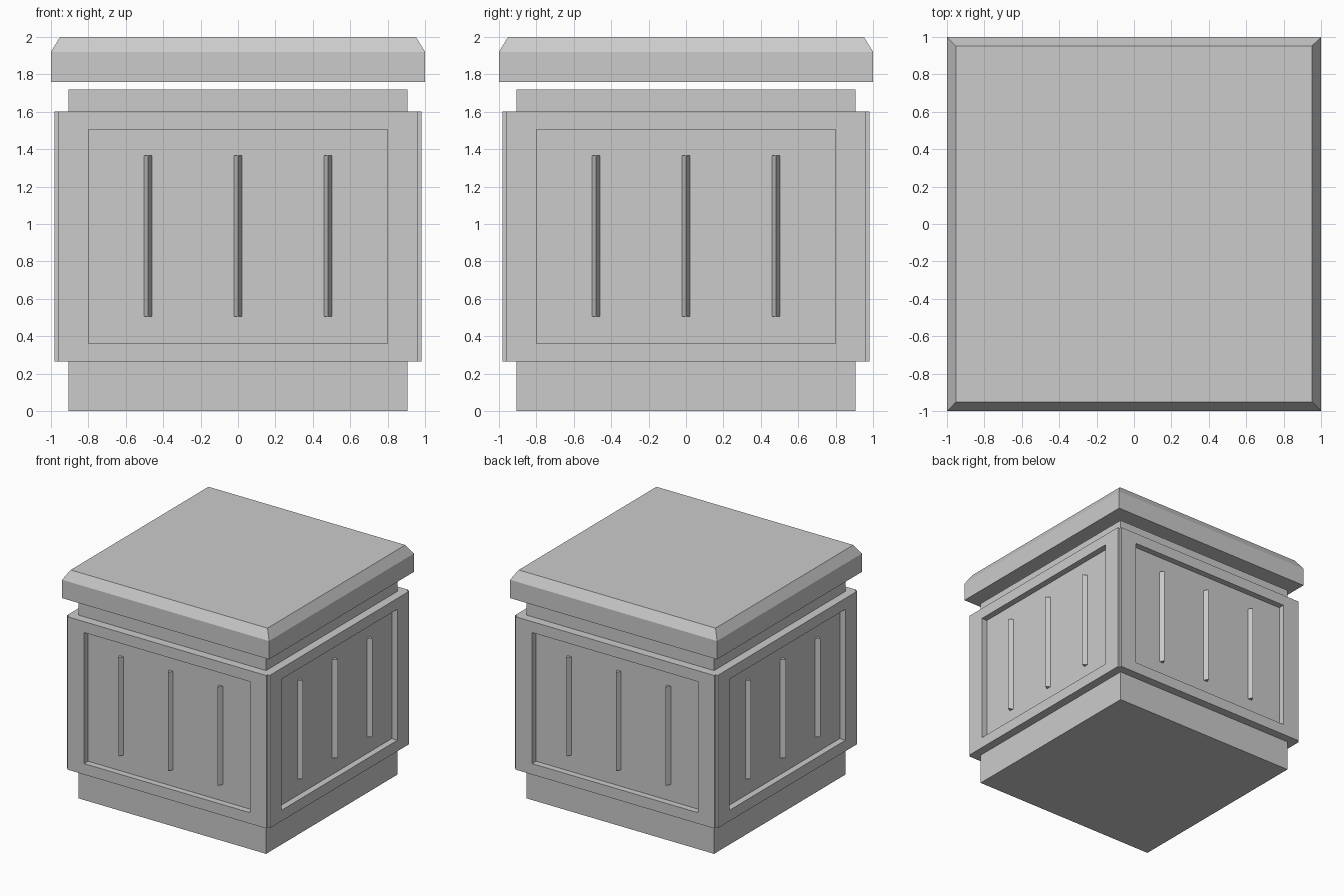
import bpy, bmesh, math
from mathutils import Matrix, Vector

cube = bpy.data.objects.get("Cube")
if cube:
    bpy.data.objects.remove(cube, do_unlink=True)

stone = bpy.data.materials.new("grey_stone")
stone.use_nodes = True
GREY = (0.6, 0.6, 0.6, 1)
stone.diffuse_color = GREY
stone.node_tree.nodes["Principled BSDF"].inputs["Base Color"].default_value = GREY


def finish(name, bm):
    bmesh.ops.recalc_face_normals(bm, faces=bm.faces)
    mesh = bpy.data.meshes.new(name)
    bm.to_mesh(mesh)
    bm.free()
    mesh.materials.append(stone)
    obj = bpy.data.objects.new(name, mesh)
    bpy.context.collection.objects.link(obj)
    return obj


def box(half, z0, z1):
    bm = bmesh.new()
    bmesh.ops.create_cube(bm, size=1)
    for v in bm.verts:
        v.co = (v.co.x * 2 * half, v.co.y * 2 * half, z0 if v.co.z < 0 else z1)
    bm.normal_update()
    return bm


# Plinth core, showing below and above the panelled body
finish("core", box(0.905, 0, 1.72))

# Body: raised face on each side, then a recessed panel in each
bm = box(0.96, 0.265, 1.6)
sides = [f for f in bm.faces if abs(f.normal.z) < 0.5]
bmesh.ops.inset_individual(bm, faces=sides, thickness=0, depth=0.02)
bmesh.ops.inset_individual(bm, faces=sides, thickness=0.135, depth=0)
for f in sides:
    axis = 1 if abs(f.normal.x) > 0.5 else 0
    for v in f.verts:
        v.co[axis] = math.copysign(0.8, v.co[axis])
bm.normal_update()
bmesh.ops.inset_individual(bm, faces=sides, thickness=0, depth=-0.055)
finish("panelled_body", bm)

# Cap slab with a bevelled upper edge
bm = box(1, 1.76, 1.92)
top = max(bm.faces, key=lambda f: f.normal.z)
bmesh.ops.inset_individual(bm, faces=[top], thickness=0.07, depth=0.08)
finish("cap", bm)


# Ridged bars, three on each side
def bar(name, x, turn):
    bm = bmesh.new()
    outline = [(x - 0.024, -0.92), (x, -0.965), (x + 0.024, -0.92)]
    face = bm.faces.new([bm.verts.new((px, py, 0.505)) for px, py in outline])
    grown = bmesh.ops.extrude_face_region(bm, geom=[face])["geom"]
    tips = [g for g in grown if isinstance(g, bmesh.types.BMVert)]
    bmesh.ops.translate(bm, verts=tips, vec=Vector((0, 0, 0.86)))
    bm.transform(Matrix.Rotation(turn, 4, "Z"))
    finish(name, bm)


for s, side in enumerate(("front", "left", "back", "right")):
    for i, x in enumerate((-0.48, 0, 0.48)):
        bar(f"{side}_bar_{i + 1}", x, s * math.pi / 2)
